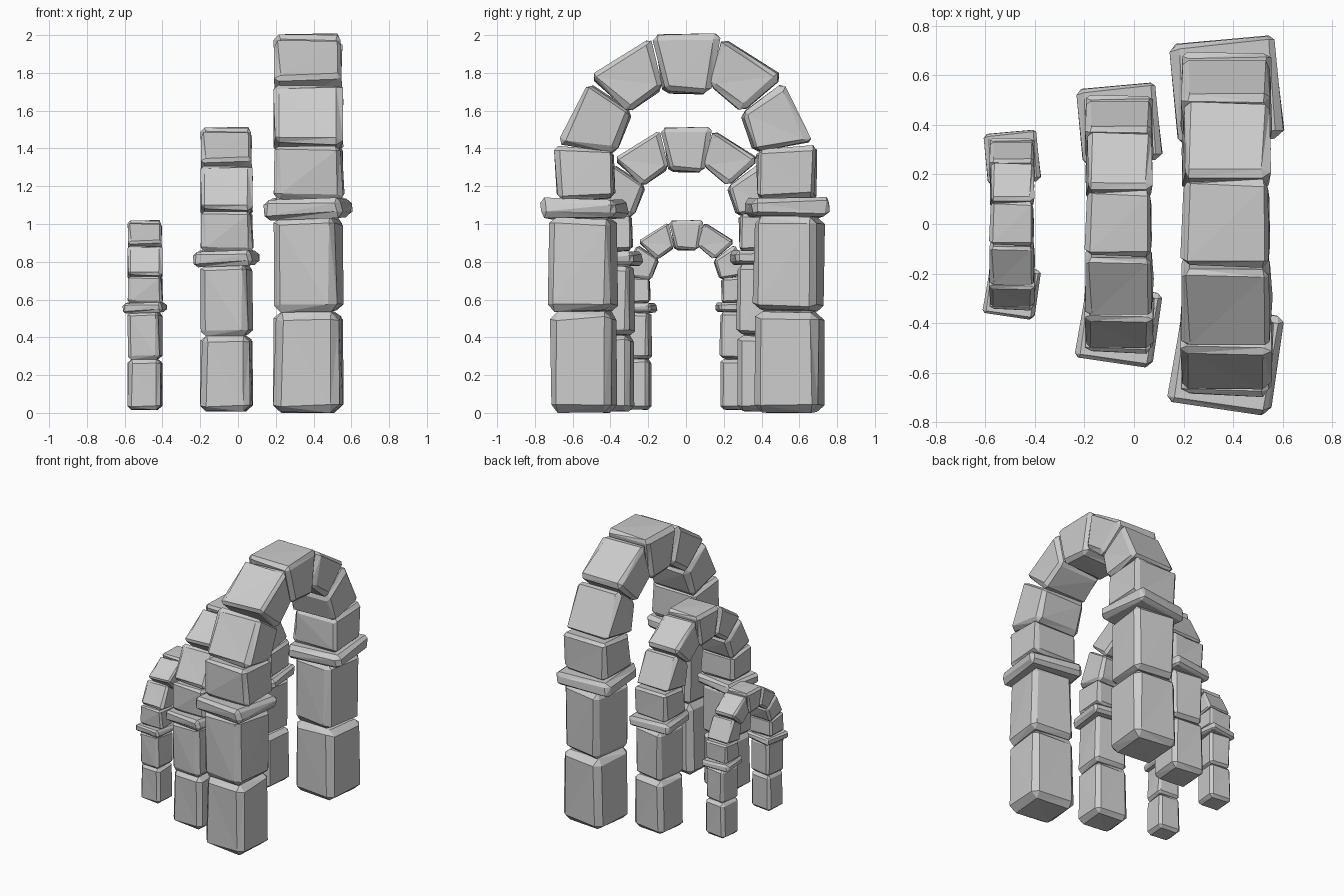
import bpy, bmesh, math, random
from mathutils import Vector, Matrix

if "Cube" in bpy.data.objects:
    bpy.data.objects.remove(bpy.data.objects["Cube"])


def stone(name, quad, depth, place, bevel=0.028, turn=0.0, tilt=0.0, seed=0):
    """Rough-cut stone: a y-z quad extruded along x, chamfered and roughened."""
    rng = random.Random(seed)
    rough = lambda a: Vector((rng.uniform(-a, a), rng.uniform(-a, a), rng.uniform(-a, a)))
    bm = bmesh.new()
    ends = [[bm.verts.new(Vector((x, y, z)) + rough(0.007)) for y, z in quad]
            for x in (-depth / 2, depth / 2)]
    bm.faces.new(ends[0])
    bm.faces.new(ends[1][::-1])
    for i in range(4):
        j = (i + 1) % 4
        bm.faces.new((ends[0][j], ends[0][i], ends[1][i], ends[1][j]))
    bmesh.ops.recalc_face_normals(bm, faces=bm.faces[:])
    bmesh.ops.bevel(bm, geom=bm.edges[:], offset=bevel, segments=1,
                    profile=0.5, affect='EDGES', clamp_overlap=True)
    # uneven chamfers, then split the warped faces into facets
    for v in bm.verts:
        v.co += rough(0.008)
        v.co.z = max(v.co.z, 0.0)
    bmesh.ops.triangulate(bm, faces=bm.faces[:])
    c = Vector((0, sum(p[0] for p in quad) / 4, sum(p[1] for p in quad) / 4))
    rot = Matrix.Rotation(math.radians(turn), 3, 'Z') @ Matrix.Rotation(math.radians(tilt), 3, 'Y')
    bmesh.ops.rotate(bm, verts=bm.verts[:], cent=c, matrix=rot)
    scale, x, z = place
    bmesh.ops.transform(bm, matrix=Matrix.Translation((x, 0, z)) @ Matrix.Scale(scale, 4),
                        verts=bm.verts[:])
    bmesh.ops.recalc_face_normals(bm, faces=bm.faces[:])
    me = bpy.data.meshes.new(name)
    bm.to_mesh(me)
    bm.free()
    bpy.context.collection.objects.link(bpy.data.objects.new(name, me))


def box(y0, y1, z0, z1):
    return [(y0, z0), (y0, z1), (y1, z1), (y1, z0)]


# stones of the +y half: name, y-z outline, depth, chamfer, turn on -y side, turn on +y side
HALF = [
    ("pillar_base", box(0.375, 0.713, 0.0, 0.54), 0.335, 0.042, -5, -5),
    ("pillar_block", box(0.37, 0.713, 0.54, 1.035), 0.33, 0.035, -8, -8),
    ("capital_slab", box(0.335, 0.745, 1.03, 1.135), 0.415, 0.026, -9, 6),
    ("springer", [(0.375, 1.13), (0.385, 1.395), (0.695, 1.425), (0.685, 1.13)], 0.355, 0.026, 0, 0),
    ("lower_voussoir", [(0.365, 1.38), (0.29, 1.59), (0.515, 1.75), (0.675, 1.43)], 0.355, 0.026, 0, 0),
    ("upper_voussoir", [(0.30, 1.59), (0.12, 1.725), (0.195, 1.985), (0.51, 1.775)], 0.355, 0.026, 0, 0),
]
KEYSTONE = [(-0.11, 1.695), (-0.175, 2.0), (0.18, 2.0), (0.12, 1.695)]

# three nested sizes of the same arch: scale, x, z
for label, place in (("large", (1.0, 0.373, 0.0)),
                     ("medium", (0.75, -0.06, 0.007)),
                     ("small", (0.5, -0.492, 0.016))):
    for k, (part, quad, depth, bevel, turn_l, turn_r) in enumerate(HALF):
        for side, sign, turn in (("left", -1, turn_l), ("right", 1, turn_r)):
            stone(f"{label}_{part}_{side}", [(sign * y, z) for y, z in quad], depth, place,
                  bevel, turn, -1.5 if part == "capital_slab" else 0.0, seed=10 * k + sign)
    stone(f"{label}_keystone", KEYSTONE, 0.355, place, 0.026, seed=99)
